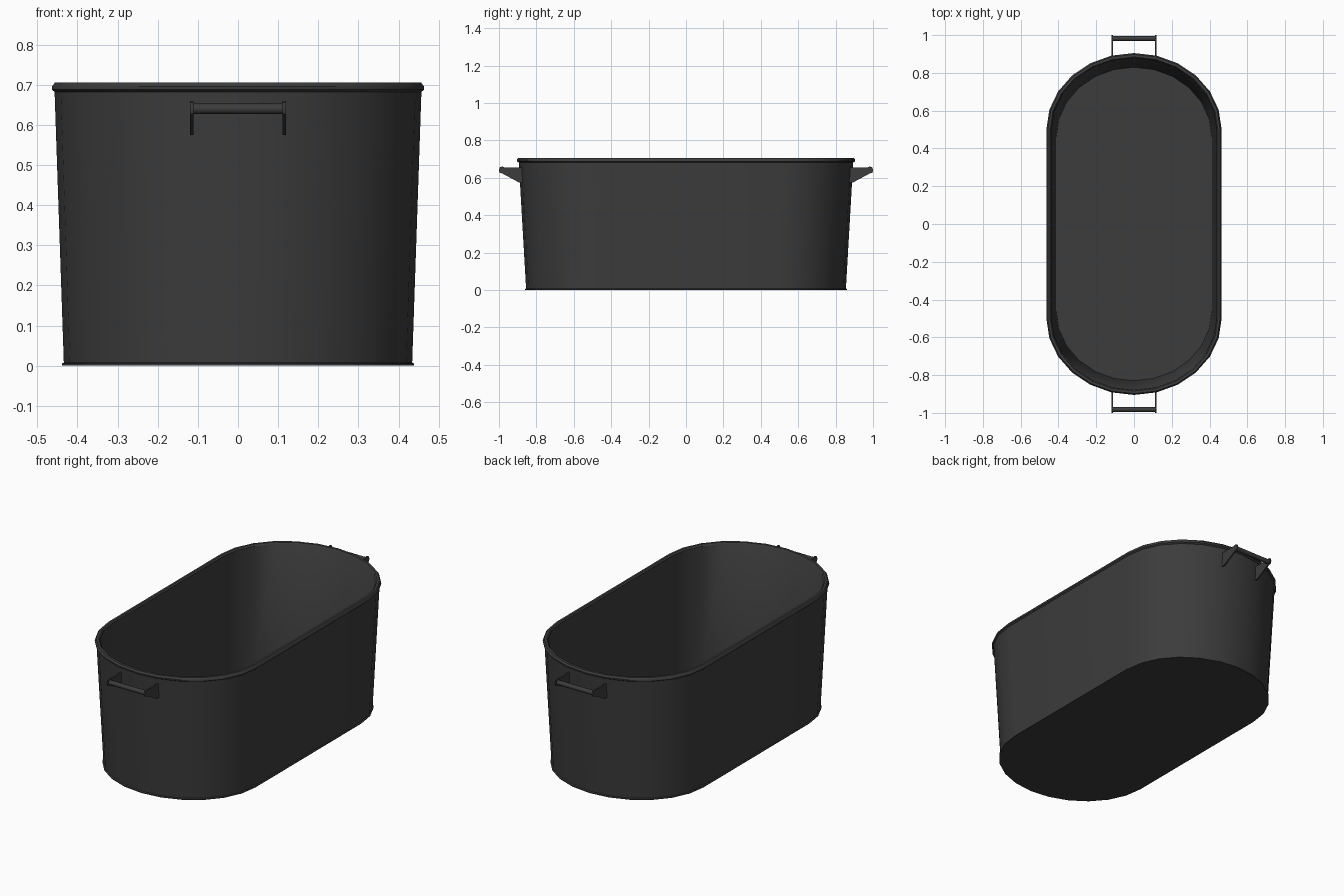
import bpy, bmesh
from math import sin, cos, pi

if "Cube" in bpy.data.objects:
    bpy.data.objects.remove(bpy.data.objects["Cube"])

dark = bpy.data.materials.new("dark_metal")
dark.diffuse_color = (0.045, 0.045, 0.045, 1)
dark.use_nodes = True
dark.node_tree.nodes["Principled BSDF"].inputs["Base Color"].default_value = dark.diffuse_color


def finish(name, bm):
    bmesh.ops.recalc_face_normals(bm, faces=bm.faces)
    me = bpy.data.meshes.new(name)
    bm.to_mesh(me)
    bm.free()
    ob = bpy.data.objects.new(name, me)
    bpy.context.collection.objects.link(ob)
    me.materials.append(dark)
    bpy.ops.object.select_all(action='DESELECT')
    ob.select_set(True)
    bpy.context.view_layer.objects.active = ob
    bpy.ops.object.shade_smooth_by_angle(angle=0.6)
    return ob


def outline(hx, hy, straight, n=12):
    """Oval with straight long sides and n-sided rounded ends."""
    pts = []
    for s, start in ((1, 0), (-1, pi)):
        for i in range(n + 1):
            a = start + pi * i / n
            pts.append((hx * cos(a), s * straight + (hy - straight) * sin(a)))
    return pts


# Tub: half width, half length, straight half length, height;
# from the outer base, over the rolled rim, down to the inner floor
profile = [
    (0.439, 0.861, 0.470, 0.000),
    (0.439, 0.861, 0.470, 0.005),
    (0.434, 0.855, 0.470, 0.008),
    (0.457, 0.894, 0.498, 0.682),
    (0.464, 0.904, 0.500, 0.688),
    (0.463, 0.905, 0.500, 0.696),
    (0.456, 0.898, 0.500, 0.706),
    (0.444, 0.884, 0.498, 0.706),
    (0.438, 0.878, 0.496, 0.698),
    (0.412, 0.830, 0.460, 0.020),
]
bm = bmesh.new()
rings = [[bm.verts.new((x, y, z)) for x, y in outline(hx, hy, st)]
         for hx, hy, st, z in profile]
for a, b in zip(rings, rings[1:]):
    for i in range(len(a)):
        j = (i + 1) % len(a)
        bm.faces.new((a[i], a[j], b[j], b[i]))
bm.faces.new(rings[0])
bm.faces.new(rings[-1])
finish("tub", bm)


def prism(name, section, x0, x1):
    """Extrude a (y, z) section along x."""
    bm = bmesh.new()
    face = bm.faces.new([bm.verts.new((x0, y, z)) for y, z in section])
    ext = bmesh.ops.extrude_face_region(bm, geom=[face])
    # the source face is kept, so it closes the near end
    for v in ext["geom"]:
        if isinstance(v, bmesh.types.BMVert):
            v.co.x = x1
    return finish(name, bm)


# Handles: two thin brackets and a round bar at each end
for end, s in (("front", -1), ("back", 1)):
    bracket = [(0.872, 0.656), (0.972, 0.656), (0.982, 0.660), (0.996, 0.656),
               (1.000, 0.640), (0.996, 0.627), (0.980, 0.622), (0.893, 0.575),
               (0.872, 0.575)]
    for side, x in (("left", -0.115), ("right", 0.115)):
        prism(f"{end}_{side}_handle_bracket",
              [(s * y, z) for y, z in bracket], x - 0.004, x + 0.004)
    bar = [(s * 0.982 + 0.013 * cos(2 * pi * i / 12),
            0.640 + 0.013 * sin(2 * pi * i / 12)) for i in range(12)]
    prism(f"{end}_handle_bar", bar, -0.113, 0.113)
